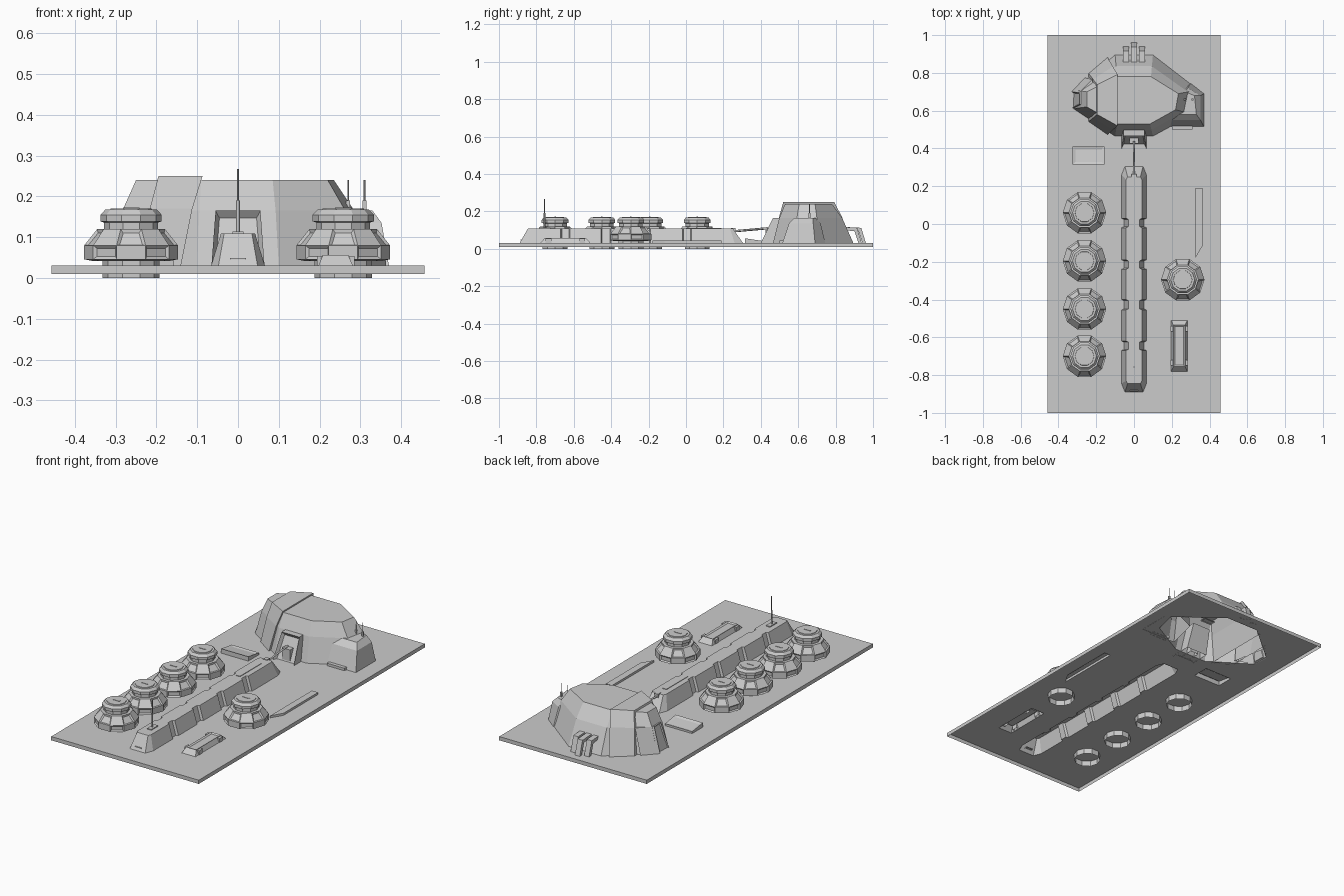
import bpy, bmesh
from math import cos, sin, pi
from mathutils import Vector

if "Cube" in bpy.data.objects:
    bpy.data.objects.remove(bpy.data.objects["Cube"])

G = 0.03  # ground level of the plate


def finish(name, bm):
    me = bpy.data.meshes.new(name)
    bm.to_mesh(me)
    bm.free()
    ob = bpy.data.objects.new(name, me)
    bpy.context.collection.objects.link(ob)
    return ob


def stack(bm, loops, cap=True):
    """Skin counter-clockwise loops of 3D points, open underneath."""
    rings = [[bm.verts.new(p) for p in lp] for lp in loops]
    n = len(rings[0])
    for a, b in zip(rings, rings[1:]):
        for i in range(n):
            j = (i + 1) % n
            bm.faces.new((a[i], a[j], b[j], b[i]))
    if cap:
        bm.faces.new(rings[-1])


def at(z, pts):
    return [(x, y, z) for x, y in pts]


def loft(name, *levels):
    bm = bmesh.new()
    stack(bm, [at(z, p) for z, p in levels])
    return finish(name, bm)


def rect(x0, x1, y0, y1):
    return [(x0, y0), (x1, y0), (x1, y1), (x0, y1)]


def box(name, x0, x1, y0, y1, z0, z1):
    return loft(name, (z0, rect(x0, x1, y0, y1)), (z1, rect(x0, x1, y0, y1)))


def ngon(r, n=10, cx=0, cy=0):
    return [(cx + r * cos(2 * pi * k / n), cy + r * sin(2 * pi * k / n)) for k in range(n)]


def recess(ob, direction, thick, depth):
    """Inset the face that best faces a direction and push it in."""
    bm = bmesh.new()
    bm.from_mesh(ob.data)
    bm.normal_update()
    f = max(bm.faces, key=lambda f: f.normal.dot(Vector(direction)))
    bmesh.ops.inset_individual(bm, faces=[f], thickness=thick, depth=0)
    n = f.normal.copy()
    bmesh.ops.translate(bm, verts=f.verts[:], vec=-n * depth)
    bm.to_mesh(ob.data)
    bm.free()


def tube(name, pts, r):
    cu = bpy.data.curves.new(name, 'CURVE')
    cu.dimensions = '3D'
    cu.bevel_depth = r
    cu.bevel_resolution = 0
    cu.use_fill_caps = True
    sp = cu.splines.new('POLY')
    sp.points.add(len(pts) - 1)
    for p, c in zip(sp.points, pts):
        p.co = (*c, 1)
    ob = bpy.data.objects.new(name, cu)
    bpy.context.collection.objects.link(ob)


# Main bunker: faceted shell with a flat roof
base = [(.10, .465), (.31, .58), (.34, .71), (.10, .895), (-.10, .895), (-.32, .71), (-.32, .61), (-.10, .465)]
roof = [(.085, .53), (.22, .605), (.235, .69), (.09, .78), (-.09, .78), (-.25, .70), (-.25, .62), (-.09, .53)]
mid = [(a * .48 + c * .52, b * .48 + d * .52) for (a, b), (c, d) in zip(base, roof)]
loft("bunker_shell", (G, base), (.165, mid), (.24, roof))
lo = [(-.24, .542), (-.14, .473), (-.14, .882), (-.24, .797)]
hi = [(-.195, .58), (-.087, .52), (-.087, .792), (-.195, .738)]
mi = [(a * .47 + c * .53, b * .47 + d * .53) for (a, b), (c, d) in zip(lo, hi)]
loft("bunker_armour_band", (G, lo), (.17, mi), (.25, hi))
for i, (x0, x1, z) in enumerate(((-.08, -.015, .213), (.09, .165, .208))):
    y = .542 if i == 0 else .572
    box(f"bunker_vision_slot_{i}", x0, x1, y - .006, y + .03, z, z + .006)

# Bunker entrance with recessed front
porch = loft("entrance_porch", (G, rect(-.065, .065, .40, .52)), (.165, rect(-.055, .055, .465, .56)))
recess(porch, (0, -1, 0), .014, .02)
box("entrance_door", -.025, .025, .425, .50, G, .10)

# Side gatehouse on the right
gate = loft("gatehouse", (G, [(.155, .515), (.37, .515), (.37, .69), (.30, .745), (.20, .70)]),
            (.135, [(.17, .55), (.352, .55), (.352, .68), (.285, .72), (.20, .69)]),
            (.165, [(.19, .58), (.33, .58), (.32, .68), (.27, .70), (.20, .68)]))
box("gatehouse_step", .20, .31, .50, .53, G, .045)
for x, y in ((.27, .66), (.31, .66)):
    box("gatehouse_aerial_foot", x - .005, x + .005, y - .005, y + .005, .15, .19)
    tube("gatehouse_aerial", [(x, y, .15), (x, y, .24)], .002)

# Small lookout on the left
look = loft("lookout", (G, [(-.22, .57), (-.325, .615), (-.33, .70), (-.26, .775)][::-1]),
            (.17, [(-.21, .60), (-.288, .635), (-.29, .695), (-.22, .765)][::-1]))
recess(look, (-1, 0, 0), .014, .012)

# Bent pipes at the back
for x, e in ((-.042, 0), (0, .022), (.042, 0)):
    bm = bmesh.new()
    prof = [(.82, .118), (.915 + e, .112), (.94 + e, G), (.922 + e, G), (.90 + e, .095), (.82, .10)]
    l, r = [[bm.verts.new((x + s * .015, y, z)) for y, z in prof] for s in (-1, 1)]
    bm.faces.new(l)
    bm.faces.new(r[::-1])
    for i in range(6):
        j = (i + 1) % 6
        bm.faces.new((l[i], r[i], r[j], l[j]))
    bmesh.ops.recalc_face_normals(bm, faces=bm.faces[:])
    finish("rear_pipe", bm)

# Long gallery with notched side walls
notches = [(-.67, -.62), (-.455, -.40), (-.24, -.19), (-.02, .03)]


def gallery(w, n, e, y0, y1, end):
    s = [(e, y0 - end), (w, y0)]
    for a, b in notches:
        s += [(w, a), (n, a + .006), (n, b - .006), (w, b)]
    s += [(w, y1), (e, y1 + end)]
    return s + [(-x, y) for x, y in reversed(s)]


g_low = gallery(.066, .053, .048, -.845, .26, .045)
loft("gallery", (G, g_low), (.109, gallery(.042, .030, .034, -.83, .235, .015)))
box("gallery_roof_rail", -.012, .012, 0, .19, .105, .112)
box("gallery_door_slot", -.02, .02, -.885, -.86, .045, .049)
tube("link_pipe", [(0, .22, .095), (0, .27, .095), (0, .44, .11)], .006)
box("link_pipe_bracket", -.012, .012, .24, .265, .09, .112)

# Radio mast on the gallery
box("mast_foot", -.013, .013, -.785, -.725, .10, .114)
tube("mast_lower", [(0, -.757, .10), (0, -.757, .19)], .005)
tube("mast_upper", [(0, -.757, .19), (0, -.757, .267)], .002)

# Ten-sided turrets
profile = [(.07, 0), (.07, .042), (.095, .042), (.115, .046), (.115, .08), (.083, .12), (.066, .12),
           (.066, .136), (.075, .139), (.075, .155), (.063, .168)]
for i, (cx, cy) in enumerate([(-.262, .06), (-.262, -.195), (-.262, -.45), (-.262, -.70), (.258, -.295)]):
    bm = bmesh.new()
    stack(bm, [at(z, ngon(r, 10, cx, cy)) for r, z in profile])
    bm.normal_update()
    # shallow firing ports on every other wall panel
    side = [f for f in bm.faces if abs(f.calc_center_median().z - .063) < .004][::2]
    slope = [f for f in bm.faces if abs(f.calc_center_median().z - .10) < .004][1::2]
    for f in side + slope:
        bmesh.ops.inset_individual(bm, faces=[f], thickness=.010, depth=-.006)
    finish(f"turret_{i}", bm)
    loft(f"turret_hatch_{i}", (.165, ngon(.052, 10, cx, cy)), (.171, ngon(.05, 10, cx, cy)))
    box(f"turret_hatch_bar_{i}", cx - .02, cx + .02, cy - .004, cy + .004, .17, .173)

# Supply bunker with side clamps
bunk = rect(.197, .282, -.78, -.51)
crate = loft("low_store", (G, bunk), (.057, rect(.208, .27, -.755, -.535)))
recess(crate, (0, 0, 1), .012, .006)
for x in (.203, .276):
    for y in (-.735, -.555):
        box("low_store_clamp", x - .009, x + .009, y - .015, y + .015, G, .054)

# Low kerb and sloping hatch pad
kerb = [(.325, -.18), (.363, -.115), (.363, .19), (.325, .19)]
loft("low_kerb", (G, kerb), (.043, kerb))
pad = rect(-.325, -.157, .315, .41)
bm = bmesh.new()
stack(bm, [at(G, pad), [(x, y, .056 if y < .36 else .042) for x, y in pad]])
recess(finish("hatch_pad", bm), (0, 0, 1), .02, .005)

# Base plate: top with openings under the buildings, thin rim, open below
bm = bmesh.new()
edge = rect(-.457, .457, -1, 1)
edges = []
for lp in (edge, base, g_low, bunk, kerb, pad):
    vs = [bm.verts.new(p) for p in at(.031, lp)]
    edges += [bm.edges.new((vs[i - 1], vs[i])) for i in range(len(vs))]
bmesh.ops.triangle_fill(bm, use_beauty=True, use_dissolve=False, edges=edges, normal=(0, 0, 1))
stack(bm, [at(.01, edge), at(.031, edge)], cap=False)
bmesh.ops.remove_doubles(bm, verts=bm.verts[:], dist=1e-5)
finish("base_plate", bm)
